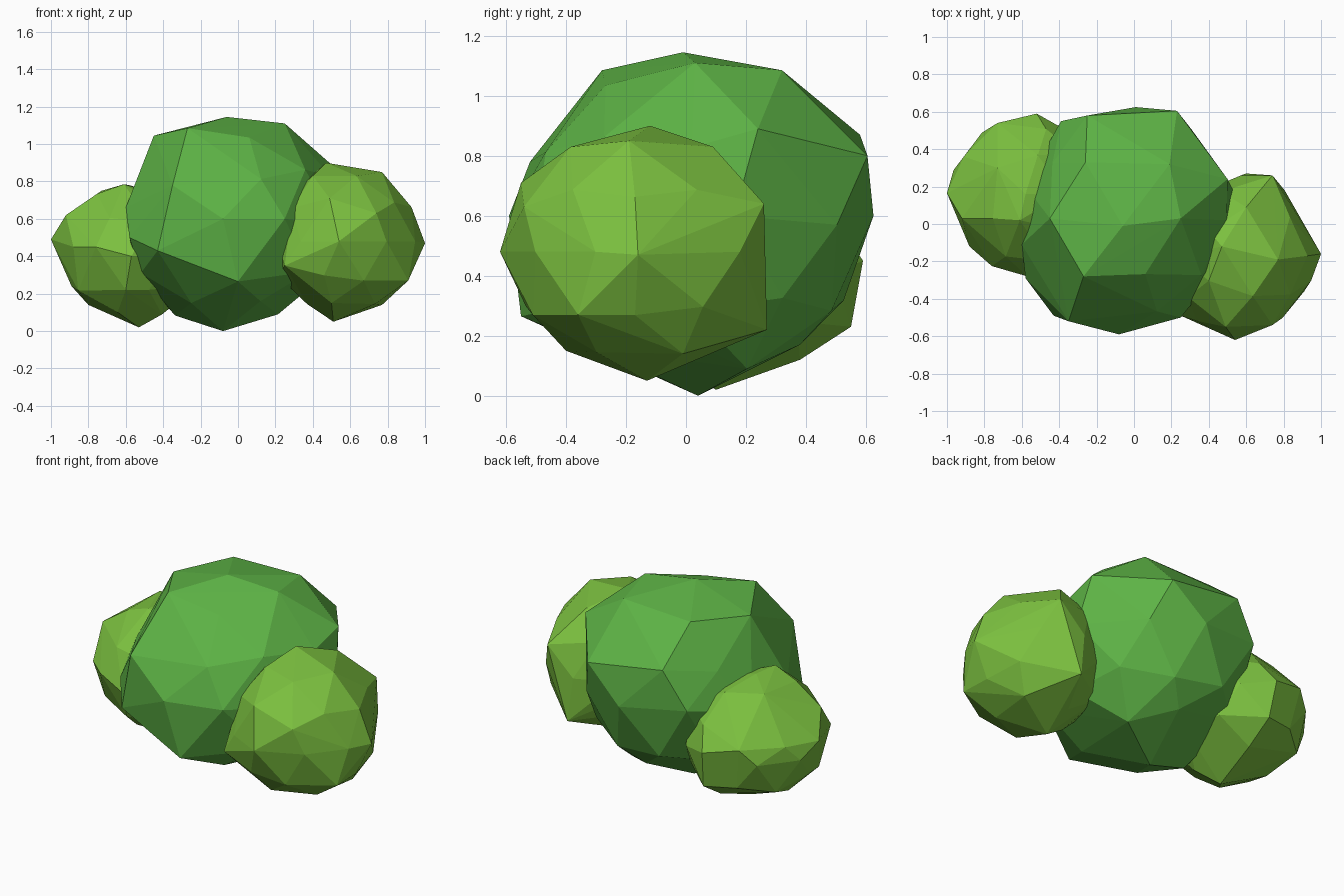
import bpy, bmesh, random
from mathutils import Vector


def foliage(name, centre, radii, corners, colour, seed):
    """Faceted clump: a roughened icosphere with chosen corners pulled into place."""
    rng = random.Random(seed)
    c = Vector(centre)
    bm = bmesh.new()
    bmesh.ops.create_icosphere(bm, subdivisions=2, radius=1)
    for v in bm.verts:
        k = 1 + rng.uniform(-0.03, 0.03)
        v.co = c + Vector([v.co[i] * radii[i] * k for i in range(3)])
    free = list(bm.verts)
    for p in corners:
        v = min(free, key=lambda w: (w.co - Vector(p)).length)
        v.co = p
        free.remove(v)
    pts = [v.co.copy() for v in bm.verts]
    bm.free()

    # wrap the corners into clean convex facets
    bm = bmesh.new()
    for p in pts:
        bm.verts.new(p)
    bmesh.ops.convex_hull(bm, input=bm.verts[:])
    bmesh.ops.delete(bm, geom=[v for v in bm.verts if not v.link_faces], context='VERTS')
    bmesh.ops.recalc_face_normals(bm, faces=bm.faces[:])
    me = bpy.data.meshes.new(name)
    bm.to_mesh(me)
    bm.free()
    me.materials.append(colour)
    ob = bpy.data.objects.new(name, me)
    bpy.context.collection.objects.link(ob)


def material(name, rgb):
    m = bpy.data.materials.new(name)
    m.diffuse_color = (*rgb, 1)
    return m


deep = material("deep_green", (0.11, 0.45, 0.06))
light = material("light_green", (0.20, 0.53, 0.05))

# large middle clump
foliage("middle_clump", (-0.03, 0.02, 0.57), (0.57, 0.59, 0.56), [
    (-0.06, -0.01, 1.145), (-0.08, 0.04, 0.0), (-0.27, -0.28, 1.085),
    (0.19, 0.32, 1.085), (0.25, 0.03, 1.11), (-0.45, 0.03, 1.045),
    (-0.26, 0.33, 1.07), (0.5, 0.24, 0.89), (0.23, 0.605, 0.8),
    (0.01, 0.625, 0.6), (-0.43, -0.49, 0.43), (0.0, -0.55, 0.265),
    (-0.08, -0.59, 0.6), (0.25, -0.5, 0.6), (-0.39, 0.55, 0.65),
    (-0.35, -0.52, 0.78), (-0.25, 0.58, 0.87), (-0.58, -0.29, 0.5),
    (-0.6, -0.11, 0.66), (-0.52, -0.2, 0.31), (-0.25, -0.27, 0.15),
    (0.12, -0.3, 0.16), (0.0, 0.38, 0.17), (0.54, 0.16, 0.6)], deep, 3)

# right clump, towards the front
foliage("right_clump", (0.57, -0.17, 0.48), (0.39, 0.42, 0.4), [
    (0.47, -0.12, 0.9), (0.77, -0.19, 0.85), (1.0, -0.16, 0.47),
    (0.91, -0.36, 0.27), (0.51, -0.13, 0.05), (0.54, -0.62, 0.48),
    (0.49, -0.55, 0.71), (0.74, -0.54, 0.63), (0.74, 0.26, 0.64),
    (0.6, 0.09, 0.83), (0.6, 0.27, 0.22), (0.77, -0.01, 0.14),
    (0.5, -0.4, 0.15), (0.25, -0.49, 0.35)], light, 5)

# left clump, towards the back
foliage("left_clump", (-0.58, 0.16, 0.41), (0.4, 0.41, 0.37), [
    (-1.0, 0.165, 0.49), (-0.91, 0.36, 0.5), (-0.92, 0.03, 0.62),
    (-0.73, 0.3, 0.75), (-0.61, 0.02, 0.785), (-0.52, 0.59, 0.45),
    (-0.5, 0.55, 0.23), (-0.5, 0.38, 0.12), (-0.53, 0.1, 0.02),
    (-0.76, -0.225, 0.45), (-0.89, 0.1, 0.24), (-0.8, 0.17, 0.14),
    (-0.73, 0.54, 0.5), (-0.88, -0.12, 0.45), (-0.57, -0.28, 0.4),
    (-0.65, 0.37, 0.16), (-0.6, -0.2, 0.22)], light, 8)
